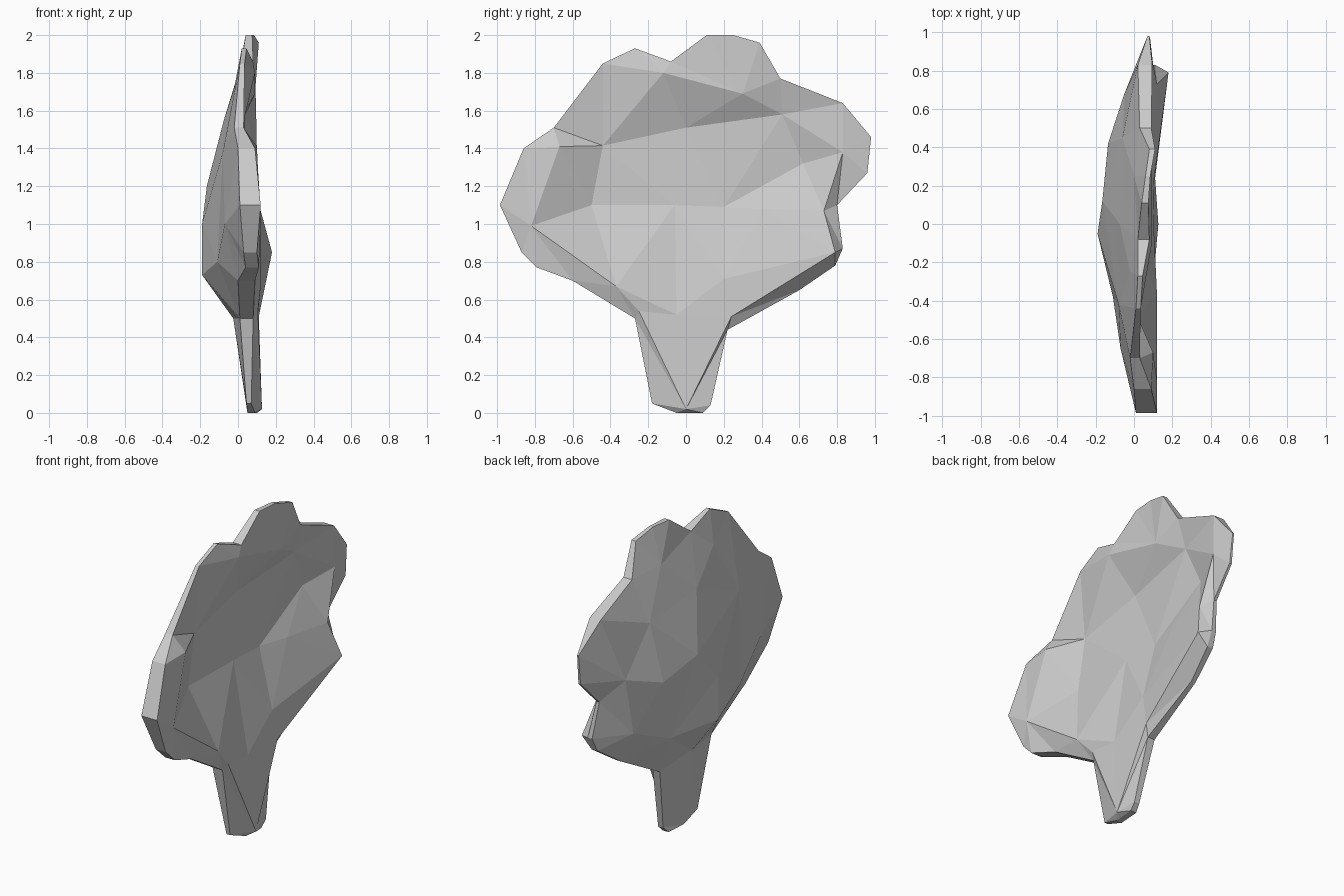
import bpy, bmesh
from mathutils import Vector
from mathutils.geometry import delaunay_2d_cdt

# Silhouette of the flat tree: y, z, x of back rim, x of front rim
rim = [(-.05, 0, .05, .09), (.09, 0, .06, .10), (.13, .04, .07, .105), (.22, .44, .03, .08),
       (.60, .65, .04, .07), (.79, .78, .07, .11), (.83, .87, .08, .11), (.80, 1.10, .05, .07),
       (.96, 1.27, .07, .085), (.98, 1.46, .07, .08), (.83, 1.64, .02, .095), (.50, 1.77, .03, .09),
       (.39, 1.96, .08, .11), (.25, 2.0, .06, .085), (.11, 2.0, .04, .075), (-.08, 1.86, .02, .08),
       (-.27, 1.93, .02, .045), (-.44, 1.85, .01, .035), (-.70, 1.51, -.02, .03), (-.86, 1.40, .0, .09),
       (-.985, 1.10, .01, .12), (-.87, .85, .03, .10), (-.79, .77, .04, .11), (-.60, .70, .0, .09),
       (-.27, .50, .01, .08), (-.18, .05, .045, .07)]

# Relief points inside the silhouette: y, z, x (the front is a shallow dish)
front = [(0, .02, .127), (.24, .51, .11), (.79, .85, .18), (.73, 1.07, .12), (.20, 1.09, .01),
         (.62, 1.32, .02), (.83, 1.38, .10), (.51, 1.58, .04), (.30, 1.69, .09), (-.12, 1.80, .09),
         (0, 1.51, -.01), (-.44, 1.415, .0), (-.67, 1.41, .10), (-.06, 1.10, .01), (-.50, 1.10, .0),
         (-.82, .99, .12), (-.37, .67, .12), (-.25, .54, .105), (-.05, .52, .105), (.2, .71, .10),
         (.41, 1.08, .06)]
back = [(-.02, .50, -.025), (-.05, .73, -.19), (-.05, 1.0, -.19), (.12, 1.2, -.165), (.42, 1.13, -.135),
        (.30, .72, -.10), (-.38, .80, -.11), (-.65, 1.0, -.07), (-.42, 1.38, -.08), (0, 1.55, -.075),
        (.68, 1.22, -.05), (.45, 1.5, -.06), (.25, 1.78, .0), (-.25, 1.72, -.02), (.60, .85, -.05)]
# Creases of the front relief, as chains of front point numbers
creases = [(18, 17, 0, 1, 2, 3, 6, 5, 4, 7, 10, 11, 9, 8, 7, 6), (12, 11, 14, 15, 16, 17), (12, 15),
           (13, 16), (1, 18), (14, 13, 4), (9, 10)]


def add_side(bm, rim_verts, points, chains=()):
    """Triangulate one face of the tree between its rim and relief points."""
    verts = rim_verts + [bm.verts.new((x, y, z)) for y, z, x in points]
    n = len(rim_verts)
    flat = [Vector((v.co.y, v.co.z)) for v in verts]
    edges = [(i, (i + 1) % n) for i in range(n)]
    edges += [(n + a, n + b) for c in chains for a, b in zip(c, c[1:])]
    _, _, faces, originals, _, _ = delaunay_2d_cdt(flat, edges, [], 1, 1e-5)
    for f in faces:
        bm.faces.new([verts[originals[i][0]] for i in f])


bm = bmesh.new()
back_rim = [bm.verts.new((b, y, z)) for y, z, b, f in rim]
front_rim = [bm.verts.new((f, y, z)) for y, z, b, f in rim]
add_side(bm, front_rim, front, creases)
add_side(bm, back_rim, back)

# Side wall joining both faces
for i in range(len(rim)):
    j = (i + 1) % len(rim)
    bm.faces.new((back_rim[i], back_rim[j], front_rim[j], front_rim[i]))
bmesh.ops.recalc_face_normals(bm, faces=bm.faces)

mesh = bpy.data.meshes.new("tree")
bm.to_mesh(mesh)
bm.free()
bpy.context.collection.objects.link(bpy.data.objects.new("tree", mesh))
